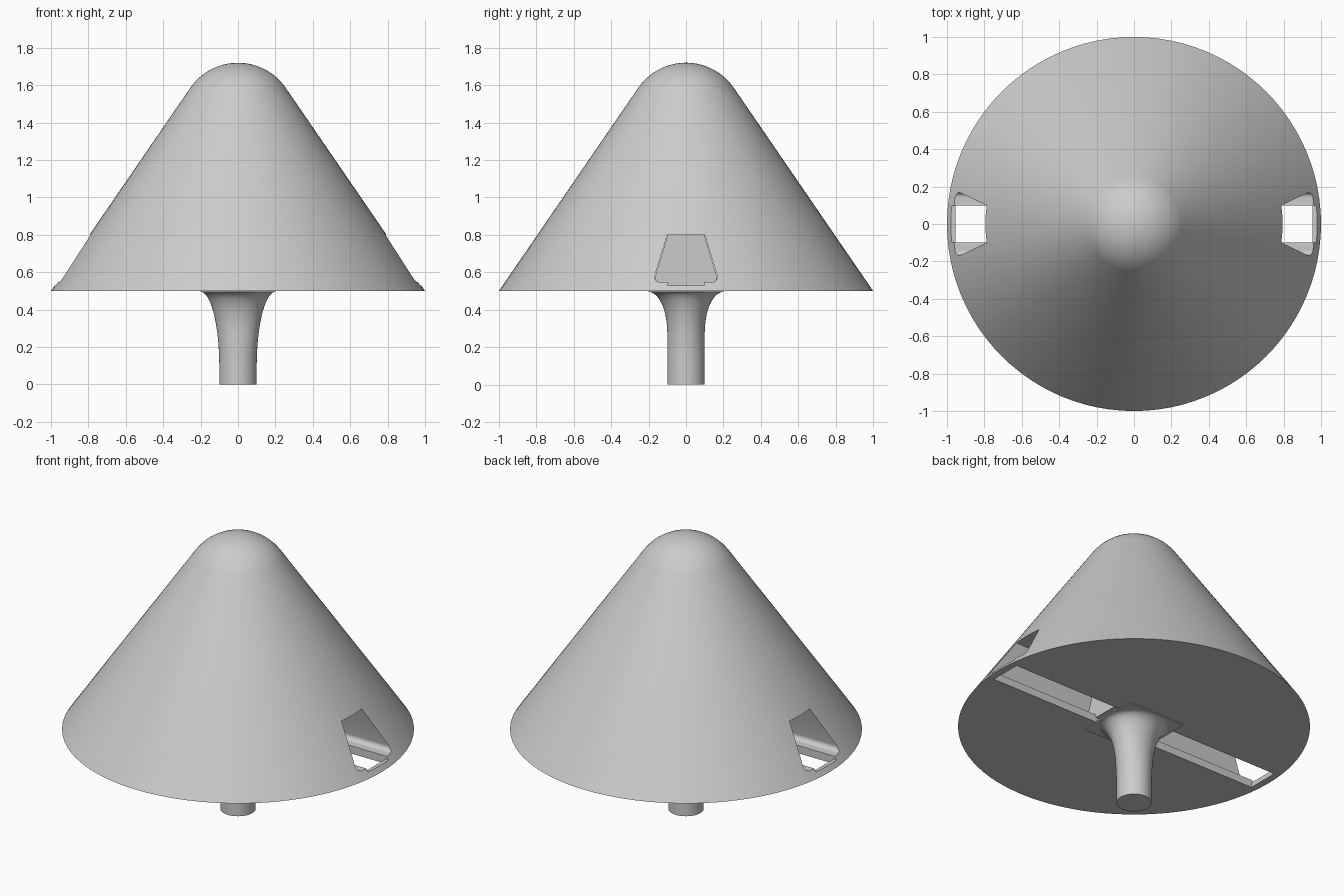
import bpy, bmesh, math

if "Cube" in bpy.data.objects:
    bpy.data.objects.remove(bpy.data.objects["Cube"])

grey = bpy.data.materials.new("light grey")
grey.diffuse_color = (0.6, 0.6, 0.6, 1)
grey.use_nodes = True
grey.node_tree.nodes["Principled BSDF"].inputs["Base Color"].default_value = grey.diffuse_color


def finish(name, bm):
    bmesh.ops.recalc_face_normals(bm, faces=bm.faces)
    me = bpy.data.meshes.new(name)
    bm.to_mesh(me)
    bm.free()
    me.materials.append(grey)
    ob = bpy.data.objects.new(name, me)
    bpy.context.collection.objects.link(ob)
    return ob


def loft(name, rings):
    """Closed skin through rings of equal length, capped at both ends."""
    bm = bmesh.new()
    vs = [[bm.verts.new(p) for p in r] for r in rings]
    n = len(vs[0])
    for a, b in zip(vs, vs[1:]):
        for i in range(n):
            j = (i + 1) % n
            bm.faces.new((a[i], a[j], b[j], b[i]))
    bm.faces.new(vs[0])
    bm.faces.new(vs[-1])
    return finish(name, bm)


def oval(rx, ry, z, n=96):
    return [(rx * math.cos(2 * math.pi * i / n), ry * math.sin(2 * math.pi * i / n), z)
            for i in range(n)]


def prism(name, half, x0, x1):
    """Extrude a mirrored (y, z) half profile along x."""
    prof = half + [(-y, z) for y, z in reversed(half)]
    return loft(name, [[(x, y, z) for y, z in prof] for x in (x0, x1)])


def smooth(ob):
    bpy.ops.object.select_all(action='DESELECT')
    ob.select_set(True)
    bpy.context.view_layer.objects.active = ob
    bpy.ops.object.shade_smooth_by_angle(angle=math.radians(30))


def apply_boolean(ob, other, op):
    m = ob.modifiers.new("bool", 'BOOLEAN')
    m.object, m.operation, m.solver = other, op, 'EXACT'
    bpy.context.view_layer.objects.active = ob
    bpy.ops.object.modifier_apply(modifier=m.name)
    bpy.data.objects.remove(other)


# Cone body with a tangent spherical tip
R, C, a0 = 0.31, 1.41, math.radians(34.4)
rings = [oval(1, 1, 0.5)]
for k in range(13):
    a = a0 + (math.radians(89) - a0) * k / 12
    rings.append(oval(R * math.cos(a), R * math.cos(a), C + R * math.sin(a)))
body = loft("cone_body", rings)

# Dovetail tunnel through the body, with rounded lower corners
tunnel = [(0.1, 0.53), (0.1, 0.548), (0.14, 0.548)]
for k in range(7):
    a = math.radians(-90 + 105 * k / 6)
    tunnel.append((0.142 + 0.026 * math.cos(a), 0.574 + 0.026 * math.sin(a)))
tunnel.append((0.1, 0.8))
apply_boolean(body, prism("tunnel_cutter", tunnel, -1.2, 1.2), 'DIFFERENCE')

# Narrow slot opening the tunnel to the underside
apply_boolean(body, prism("slot_cutter", [(0.1, 0.4), (0.1, 0.6)], -0.955, 0.955), 'DIFFERENCE')
smooth(body)

# Sliding block held inside the tunnel
block = prism("sliding_block", [(y * 0.985, z - 0.002) for y, z in tunnel], -0.2, 0.2)
smooth(block)

# Square plate under the block
prism("block_plate", [(0.2, 0.495), (0.2, 0.503)], -0.2, 0.2)


# Stem: round below, flaring taller along x than along y
def flare(z, height):
    t = max(0, (z - 0.495 + height) / height)
    return 0.1 + 0.1 * (1 - math.sqrt(max(0, 1 - t * t)))


levels = [0, 0.1] + [0.495 - 0.395 * (1 - math.sin(math.pi / 2 * k / 20)) for k in range(1, 21)]
stem = loft("stem", [oval(flare(z, 0.4), flare(z, 0.22), z) for z in levels])
smooth(stem)
